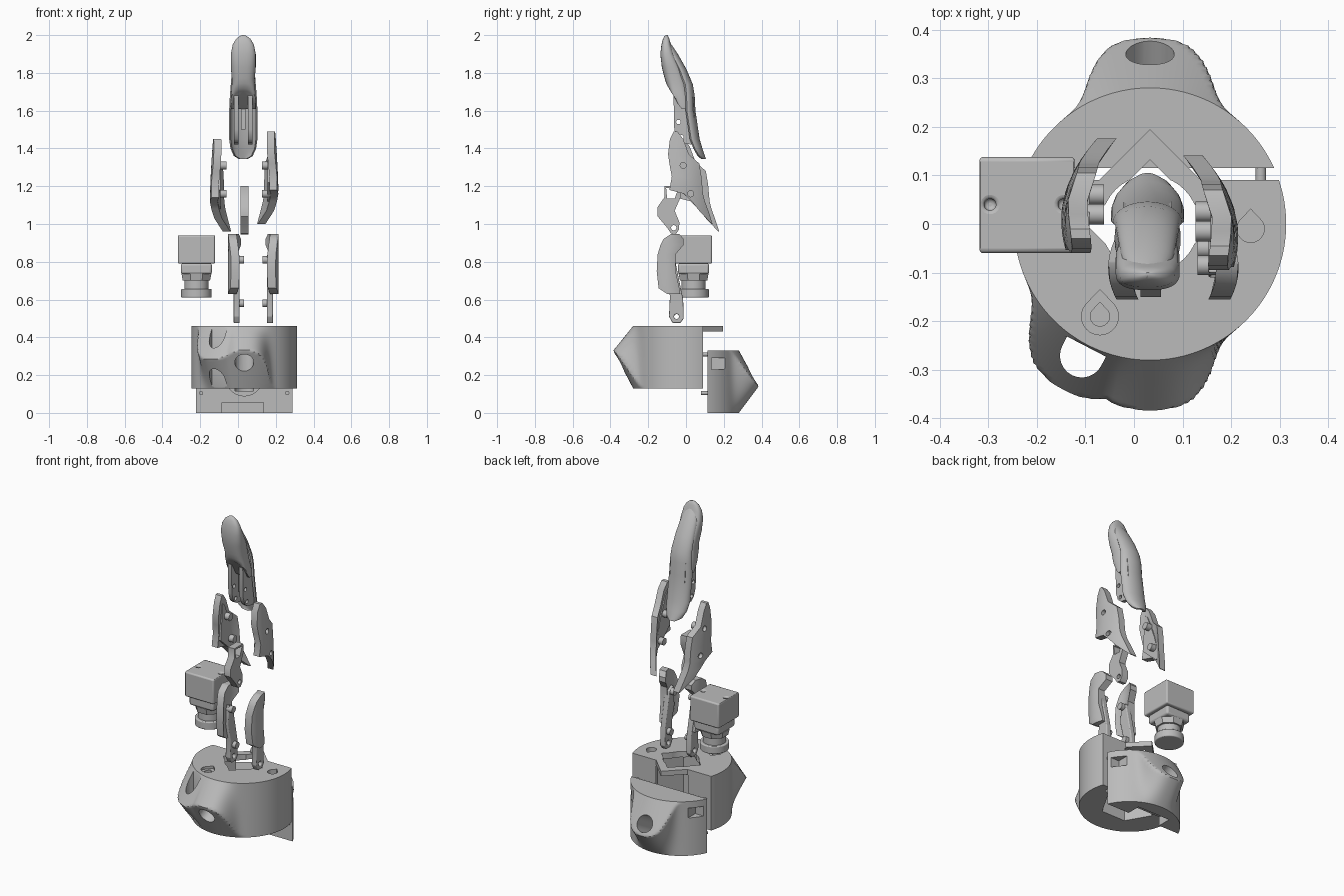
import bpy, bmesh, math
from mathutils import Vector

if "Cube" in bpy.data.objects:
    bpy.data.objects.remove(bpy.data.objects["Cube"])

grey = bpy.data.materials.new("plain grey")
grey.use_nodes = True
grey.diffuse_color = (0.5, 0.5, 0.5, 1)
grey.node_tree.nodes["Principled BSDF"].inputs["Base Color"].default_value = (0.5, 0.5, 0.5, 1)

PARTS = []
CX, R = 0.033, 0.28   # axis and radius of the base


def loft(name, rings):
    """Closed solid through rings of equal point count."""
    bm = bmesh.new()
    rows = [[bm.verts.new(p) for p in ring] for ring in rings]
    n = len(rows[0])
    for a, b in zip(rows, rows[1:]):
        for i in range(n):
            bm.faces.new((a[i], a[(i + 1) % n], b[(i + 1) % n], b[i]))
    bm.faces.new(rows[0][::-1])
    bm.faces.new(rows[-1])
    bmesh.ops.recalc_face_normals(bm, faces=bm.faces)
    mesh = bpy.data.meshes.new(name)
    bm.to_mesh(mesh)
    bm.free()
    mesh.materials.append(grey)
    ob = bpy.data.objects.new(name, mesh)
    bpy.context.collection.objects.link(ob)
    PARTS.append(ob)
    return ob


def prism(name, pts, a, b, axis="z"):
    """Extrude a 2D outline: xy along z, or yz along x."""
    place = (lambda p, h: (p[0], p[1], h)) if axis == "z" else (lambda p, h: (h, p[0], p[1]))
    return loft(name, [[place(p, h) for p in pts] for h in (a, b)])


def rod(name, start, end, r, n=32, r2=None):
    """Cylinder or cone between two points."""
    a, b = Vector(start), Vector(end)
    q = (b - a).to_track_quat("Z", "Y")
    turn = [math.tau * (i + 0.5) / n for i in range(n)]
    return loft(name, [[c + q @ Vector((k * math.cos(t), k * math.sin(t), 0)) for t in turn]
                       for c, k in ((a, r), (b, r2 or r))])


def box(name, x0, x1, y0, y1, z0, z1):
    return prism(name, [(x0, y0), (x1, y0), (x1, y1), (x0, y1)], z0, z1)


def cut(ob, *cutters):
    for c in cutters:
        mod = ob.modifiers.new("cut", "BOOLEAN")
        mod.operation, mod.solver, mod.object = "DIFFERENCE", "EXACT", c
        mesh = bpy.data.meshes.new_from_object(
            ob.evaluated_get(bpy.context.evaluated_depsgraph_get()))
        ob.modifiers.clear()
        ob.data = mesh
    for c in cutters:
        if c in PARTS:
            PARTS.remove(c)
        bpy.data.objects.remove(c)


def bevel(ob, width):
    mod = ob.modifiers.new("round", "BEVEL")
    mod.width, mod.segments, mod.limit_method = width, 3, "ANGLE"


def circle(cx, cy, r, n=40):
    return [(cx + r * math.cos(math.tau * i / n), cy + r * math.sin(math.tau * i / n)) for i in range(n)]


def teardrop(cx, cy, r):
    arc = [math.radians(135 + 270 * i / 24) for i in range(25)]
    return [(cx + r * math.cos(t), cy + r * math.sin(t)) for t in arc] + [(cx, cy + 1.45 * r)]


def drum(name, z0, z1, bosses):
    """Round wall whose radius swells into flared bosses cut by slanted faces."""
    rings = []
    for j in range(37):
        z = z0 + (z1 - z0) * j / 36
        ring = []
        for i in range(180):
            t = math.tau * i / 180
            swell = 0
            for angle, face_end, apex, flare_end in bosses:
                s = R * math.remainder(t - math.radians(angle), math.tau)
                face = (z - face_end) / (apex - face_end)
                flare = (z - flare_end) / (apex - flare_end) * math.exp(-abs(s / 0.1) ** 3)
                swell = max(swell, 0.105 * min(face, flare))
            ring.append((CX + (R + swell) * math.cos(t), (R + swell) * math.sin(t), z))
        rings.append(ring)
    return loft(name, rings)


# Main base half with front spout and side trough
TROUGH = 242.6
base = drum("base_main", 0.13, 0.46, [(-90, 0.13, 0.33, 0.46), (TROUGH, 0.46, 0.285, 0.13)])
d = Vector((math.cos(math.radians(TROUGH)), math.sin(math.radians(TROUGH))))
side, mid = Vector((-d.y, d.x)), Vector((CX, 0))
u_slot = [mid + d * 0.284 + side * 0.045, mid + d * 0.284 - side * 0.045]
u_slot += [mid + d * (0.305 + 0.045 * math.sin(math.pi * i / 12)) - side * 0.045 * math.cos(math.pi * i / 12)
           for i in range(13)]
cut(base,
    box("c", -1, 1, 0.09, 1, -1, 1),
    prism("c", circle(CX, 0, 0.16, 6), 0.05, 0.425),
    prism("c", circle(CX, 0, 0.1), 0.4, 0.5),
    prism("c", circle(CX, 0, 0.132, 4), 0.4, 0.5),
    rod("c", (CX, -0.39, 0.245), (CX, -0.17, 0.36), 0.05),
    prism("c", u_slot, 0.1, 0.5),
    prism("c", teardrop(-0.07, -0.19, 0.038), 0.445, 0.5),
    prism("c", teardrop(-0.07, -0.19, 0.02), 0.36, 0.5),
    prism("c", teardrop(0.24, -0.01, 0.028), 0.38, 0.5))

# Chevron tab over the joint
tab = prism("top_tab", [(CX - 0.106, 0.089), (CX + 0.106, 0.089), (CX, 0.195)], 0.43, 0.46)
cut(tab, prism("c", circle(CX, 0, 0.132, 4), 0.4, 0.5))

# Back base half with rear spout, side slots and a round pocket
back = drum("base_back", 0, 0.33, [(90, 0.33, 0.14, 0)])
cut(back,
    box("c", -1, 1, -1, 0.115, -1, 1),
    rod("c", (CX, 0.39, 0.221), (CX, 0.2, 0.116), 0.05),
    rod("c", (CX, 0.05, 0.19), (CX, 0.2, 0.19), 0.1, 48),
    box("c", -0.085, 0.135, 0.05, 0.2, -0.1, 0.055))
for s in (-1, 1):
    slot = [(0.135, 0.29), (0.135, 0.23), (0.2, 0.23), (0.22, 0.245), (0.225, 0.265), (0.215, 0.29)]
    cut(back, prism("c", slot, CX + s * 0.19, CX + s * 0.4, "x"))
    for z in (0.31, 0.105):
        rod("locating_pin", (CX + s * 0.228, 0.08, z), (CX + s * 0.228, 0.13, z), 0.011, 16)

# Camera module: housing, stepped collar and lens
KX, KY = -0.22, 0.04
housing = box("camera_housing", KX - 0.098, KX + 0.098, KY - 0.1, KY + 0.098, 0.79, 0.94)
cut(housing, *[rod("c", (KX + s * 0.076, KY, 0.9), (KX + s * 0.076, KY, 1), 0.012, 16) for s in (-1, 1)])
bevel(housing, 0.008)
collar = box("camera_collar", KX - 0.082, KX + 0.082, KY - 0.082, KY + 0.082, 0.735, 0.792)
bevel(collar, 0.012)
rod("camera_octagon", (KX, KY, 0.7), (KX, KY, 0.737), 0.078, 8, 0.086)
rod("lens_barrel", (KX, KY, 0.65), (KX, KY, 0.702), 0.064, 40)
lens = rod("lens_ring", (KX, KY, 0.61), (KX, KY, 0.656), 0.081, 40)
bevel(lens, 0.005)


def shell(name, levels, outer, s, thick, yc, curve, shift=(0, 0), taper=0.0):
    """Curved finger cover: each level is (z, front y, back y)."""
    rings, top = [], max(l[0] for l in levels)
    low = min(l[0] for l in levels)
    for z, y0, y1 in levels:
        ys = [y0 + (y1 - y0) * i / 12 for i in range(13)]
        f = (z - low) / (top - low)
        xo = [outer - s * (curve * (y - yc) ** 2 + taper * f * f) for y in ys]
        ring = [(x, y + shift[0], z + shift[1]) for x, y in zip(xo, ys)]
        rings.append(ring + [(x - s * thick, y, z) for x, y, z in ring[::-1]])
    return loft(name, rings)


lower_levels = [(0.63, -0.10, -0.03), (0.66, -0.145, -0.035), (0.75, -0.155, -0.055), (0.84, -0.15, -0.055),
                (0.89, -0.135, -0.012), (0.92, -0.12, -0.012), (0.947, -0.08, -0.035)]
link_profile = [(-0.1, 0.84), (-0.06, 0.82), (-0.04, 0.72), (-0.015, 0.6), (-0.012, 0.5), (-0.03, 0.475),
                (-0.07, 0.475), (-0.09, 0.51), (-0.085, 0.62), (-0.11, 0.72)]
mid_levels = [(1.0, 0.136, 0.141), (1.07, 0.07, 0.118), (1.12, 0.03, 0.1), (1.16, -0.01, 0.09),
              (1.18, -0.088, 0.088), (1.25, -0.075, 0.082), (1.32, -0.088, 0.07), (1.37, -0.095, 0.015),
              (1.45, -0.085, -0.015), (1.49, -0.065, -0.045)]

for s, word in ((1, "left"), (-1, "right")):
    # Lower finger cover, link and pegs
    outer = 0.215 if s > 0 else -0.053
    shell("lower_cover_" + word, lower_levels, outer, s, 0.045, -0.09, 4)
    inner = outer - s * 0.062
    link = prism("lower_link_" + word, link_profile, inner, inner + s * 0.032, "x")
    cut(link, rod("c", (inner - 0.1, -0.05, 0.51), (inner + 0.1, -0.05, 0.51), 0.013, 20))
    bevel(link, 0.005)
    for y, z in ((-0.085, 0.81), (-0.05, 0.58)):
        rod("lower_peg_" + word, (inner + s * 0.02, y, z), (inner - s * 0.022, y, z), 0.02, 24)

    # Middle finger cover, inner plate and pegs
    outer = 0.217 if s > 0 else -0.152
    dy, dz = (0, 0) if s > 0 else (0.035, -0.04)
    cover = shell("middle_cover_" + word, mid_levels, outer, s, 0.04, -0.03, 2.6, (dy, dz), 0.02)
    for y, z in ((-0.015, 1.31), (0.025, 1.16)):
        p = (y + dy, 1.31 if z > 1.2 else z)
        cut(cover, rod("c", (outer + s * 0.05, *p), (outer - s * 0.03, *p), 0.016, 20))
        rod("middle_peg_" + word, (outer - s * 0.035, *p), (outer - s * 0.09, *p), 0.021, 24)
    plate = [(-0.07, 1.22), (-0.05, 1.44), (-0.03, 1.42), (0.03, 1.27), (0.07, 1.12), (0.04, 1.12)]
    prism("middle_plate_" + word, [(y + dy, z + dz) for y, z in plate], outer - s * 0.03, outer - s * 0.06, "x")

# Small centre link with a window and a pivot hole
bar = prism("centre_link", [(-0.115, 1.2), (-0.115, 1.14), (-0.15, 1.09), (-0.15, 1.04), (-0.1, 0.98),
                            (-0.08, 0.95), (-0.055, 0.945), (-0.037, 0.97), (-0.035, 1.01), (-0.06, 1.07),
                            (-0.025, 1.15), (-0.03, 1.2)], 0.013, 0.056, "x")
cut(bar, prism("c", [(-0.105, 1.19), (-0.1, 1.135), (-0.06, 1.135), (-0.04, 1.19)], -0.1, 0.2, "x"),
    rod("c", (-0.1, -0.065, 0.98), (0.2, -0.065, 0.98), 0.014, 20))

# Fingertip pad: (z, front y, back y, half width), lowest rings tilted up at the front
FX = 0.028
pad = [(1.61, -0.075, 0.03, 0.066), (1.64, -0.09, 0.03, 0.068), (1.7, -0.105, 0.015, 0.064),
       (1.76, -0.113, 0, 0.06), (1.83, -0.128, -0.025, 0.066), (1.9, -0.136, -0.062, 0.066),
       (1.95, -0.13, -0.08, 0.056), (1.98, -0.122, -0.088, 0.038), (1.995, -0.113, -0.095, 0.018),
       (2.0, -0.106, -0.1, 0.005)]
rings = []
for z, y0, y1, w in pad:
    ring = []
    for i in range(32):
        c, k = math.cos(math.tau * i / 32), math.sin(math.tau * i / 32)
        x = math.copysign(abs(c) ** 0.75, c)
        y = math.copysign(abs(k) ** 0.75, k)
        lift = max(0, 1.78 - z) * 0.55 * max(0, -k)
        ring.append((FX + w * x, (y0 + y1) / 2 + y * (y1 - y0) / 2, z + lift))
    rings.append(ring)
loft("fingertip_pad", rings)

# Curved nail cover at the back: (z, back y, half width)
nail = [(1.345, 0.105, 0.025), (1.36, 0.1, 0.05), (1.4, 0.087, 0.068), (1.45, 0.072, 0.075), (1.6, 0.05, 0.075),
        (1.68, 0.046, 0.071), (1.74, 0.036, 0.066), (1.82, 0.002, 0.06), (1.9, -0.043, 0.052),
        (1.94, -0.07, 0.038), (1.957, -0.082, 0.018)]
rings = []
for z, yb, w in nail:
    arc = [math.pi * i / 16 for i in range(17)]
    outside = [(FX + w * math.cos(t), yb - 0.045 * (w / 0.075) * (1 - math.sin(t)), z) for t in arc]
    inside = [(FX + (w - 0.008) * math.cos(t), yb - 0.012 - 0.04 * (w / 0.075) * (1 - math.sin(t)), z)
              for t in arc[::-1]]
    rings.append(outside + inside)
loft("nail_cover", rings)

# Fingertip frame: two drilled cheeks and a centre web
for s in (-1, 1):
    cheek = prism("fingertip_cheek", [(-0.066, 1.68), (-0.062, 1.5), (-0.045, 1.45), (-0.02, 1.43), (0.03, 1.42),
                                      (0.055, 1.44), (0.035, 1.68)], FX + s * 0.026, FX + s * 0.05, "x")
    cut(cheek, *[rod("c", (FX - 0.2, y, z), (FX + 0.2, y, z), 0.012, 20) for y, z in ((-0.04, 1.54), (-0.025, 1.46))])
box("fingertip_web", FX - 0.012, FX + 0.012, -0.02, 0.04, 1.5, 1.68)

for ob in bpy.context.selected_objects:
    ob.select_set(False)
for ob in PARTS:
    ob.select_set(True)
bpy.context.view_layer.objects.active = PARTS[0]
bpy.ops.object.shade_smooth_by_angle(angle=math.radians(35))
